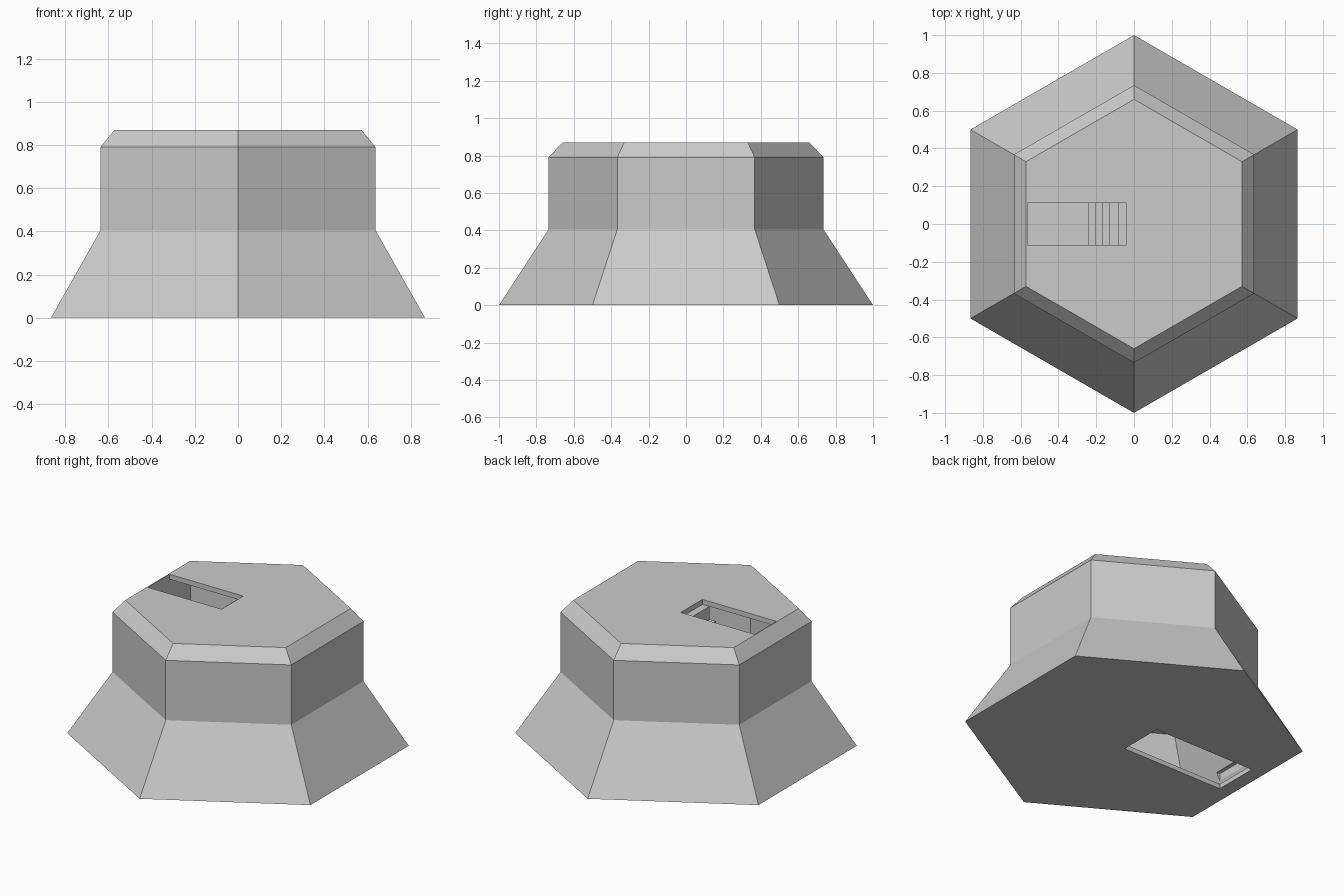
import bpy, bmesh
from math import pi, sin, cos

if "Cube" in bpy.data.objects:
    bpy.data.objects.remove(bpy.data.objects["Cube"])


def make_object(name, bm):
    bmesh.ops.recalc_face_normals(bm, faces=bm.faces)
    mesh = bpy.data.meshes.new(name)
    bm.to_mesh(mesh)
    bm.free()
    obj = bpy.data.objects.new(name, mesh)
    bpy.context.collection.objects.link(obj)
    return obj


def hex_loft(name, profile):
    """Capped hexagonal solid through (radius, height) rings, corners on +-y."""
    bm = bmesh.new()
    rings = [[bm.verts.new((r * cos(pi / 2 + i * pi / 3), r * sin(pi / 2 + i * pi / 3), z))
              for i in range(6)] for r, z in profile]
    for low, high in zip(rings, rings[1:]):
        for i in range(6):
            j = (i + 1) % 6
            bm.faces.new((low[i], low[j], high[j], high[i]))
    bm.faces.new(rings[0][::-1])
    bm.faces.new(rings[-1])
    return make_object(name, bm)


def extrude_y(name, outline, half_width):
    """Solid from an (x, z) outline, extruded evenly about y = 0."""
    bm = bmesh.new()
    face = bm.faces.new([bm.verts.new((x, -half_width, z)) for x, z in outline])
    new = bmesh.ops.extrude_face_region(bm, geom=[face])["geom"]
    bmesh.ops.translate(bm, vec=(0, 2 * half_width, 0),
                        verts=[g for g in new if isinstance(g, bmesh.types.BMVert)])
    return make_object(name, bm)


def box(name, x0, x1, z0, z1, half_width):
    return extrude_y(name, [(x0, z0), (x1, z0), (x1, z1), (x0, z1)], half_width)


def cut(target, cutter):
    cutter.hide_render = True
    mod = target.modifiers.new("cut", "BOOLEAN")
    mod.operation = "DIFFERENCE"
    mod.solver = "EXACT"
    mod.object = cutter
    with bpy.context.temp_override(object=target, active_object=target):
        bpy.ops.object.modifier_apply(modifier=mod.name)
    bpy.data.objects.remove(cutter)


# Hexagonal bunker: flared base, upright walls, chamfered roof
shell = hex_loft("bunker_shell", [(1, 0), (0.735, 0.405), (0.735, 0.79), (0.66, 0.87)])

# Upper room and the hollow under its floor
cut(shell, hex_loft("upper_room", [(0.655, 0.41), (0.655, 0.838)]))
cut(shell, hex_loft("lower_room", [(0.91, 0.03), (0.69, 0.385)]))

# Hatch openings through roof and base plate
cut(shell, box("roof_hatch", -0.565, -0.04, 0.8, 1.0, 0.11))
cut(shell, box("base_hatch", -0.775, -0.05, -0.1, 0.1, 0.145))

# Steep stairs from the room floor up to the roof hatch
step_x = [-0.24, -0.205, -0.17, -0.13, -0.085]
rise = 0.085
outline = [(-0.24, 0.41)]
for i, x in enumerate(step_x):
    z = 0.41 + rise * (i + 1)
    if i:
        outline.append((x, z - rise))
    outline.append((x, z))
outline += [(-0.035, 0.41 + rise * len(step_x)), (-0.035, 0.41)]
extrude_y("stairs", outline, 0.12)
